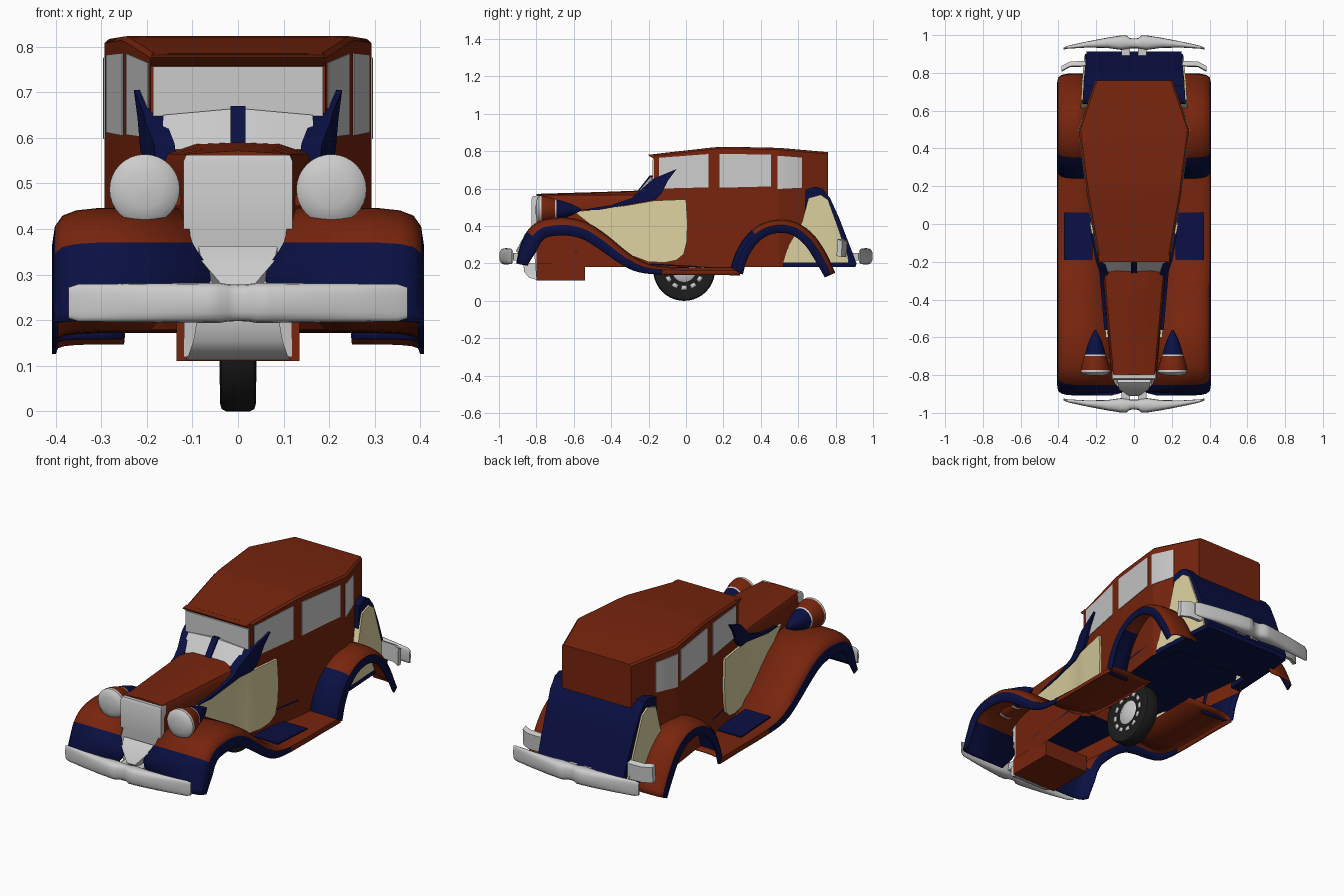
import bpy, bmesh, math
from mathutils import Vector

if "Cube" in bpy.data.objects:
    bpy.data.objects.remove(bpy.data.objects["Cube"])

def material(name, col):
    m = bpy.data.materials.new(name)
    m.diffuse_color = (*col, 1)
    m.use_nodes = True
    m.node_tree.nodes["Principled BSDF"].inputs["Base Color"].default_value = m.diffuse_color
    return m

RED = material("rust_red", (0.185, 0.018, 0.004))
NAVY = material("navy", (0.003, 0.005, 0.055))
CREAM = material("cream", (0.72, 0.64, 0.35))
BLACK = material("rubber", (0.012, 0.012, 0.012))
GREY = material("grey", (0.75, 0.75, 0.75))

def finish(name, bm, mats, angle=35, mirror=False, solid=0):
    bmesh.ops.recalc_face_normals(bm, faces=bm.faces)
    me = bpy.data.meshes.new(name)
    bm.to_mesh(me)
    bm.free()
    for m in mats:
        me.materials.append(m)
    ob = bpy.data.objects.new(name, me)
    bpy.context.collection.objects.link(ob)
    if solid:
        ob.modifiers.new("thickness", 'SOLIDIFY').thickness = solid
    if mirror:
        ob.modifiers.new("mirror", 'MIRROR')
    bpy.ops.object.select_all(action='DESELECT')
    ob.select_set(True)
    bpy.context.view_layer.objects.active = ob
    bpy.ops.object.shade_smooth_by_angle(angle=math.radians(angle))
    return ob

def loft(name, rings, mats, closed=True, caps=True, pick=None, **kw):
    """Skin a row of equal-length rings; pick(i, j, centre) gives the material slot."""
    bm = bmesh.new()
    vs = [[bm.verts.new(p) for p in r] for r in rings]
    n = len(rings[0])
    for i in range(len(vs) - 1):
        for j in range(n if closed else n - 1):
            k = (j + 1) % n
            f = bm.faces.new((vs[i][j], vs[i][k], vs[i + 1][k], vs[i + 1][j]))
            if pick:
                f.material_index = pick(i, j, f.calc_center_median())
    if caps:
        for end in (0, -1):
            f = bm.faces.new(vs[end])
            f.material_index = pick(end % (len(vs) - 1), 0, f.calc_center_median()) if pick else 0
    return finish(name, bm, mats, **kw)

def lathe(name, profile, axis, loc, mats, slots=None, n=32, **kw):
    rings = []
    for r, a in profile:
        ring = []
        for k in range(n):
            c, s = r * math.cos(math.tau * k / n), r * math.sin(math.tau * k / n)
            ring.append(Vector((a, c, s) if axis == 'x' else (c, a, s)) + Vector(loc))
        rings.append(ring)
    return loft(name, rings, mats, pick=(lambda i, j, c: slots[min(i, len(slots) - 1)]) if slots else None, **kw)

def interp(table, y):
    for (a, p), (b, q) in zip(table, table[1:]):
        if y <= b:
            return p + (q - p) * max(0, (y - a) / (b - a))
    return table[-1][1]

# Plan outlines: half width along y for the body and for the trunk
BODY = [(-.8, .12), (-.25, .168), (-.19, .188), (.15, .248), (.5, .293), (.76, .205)]
TAIL = [(.5, .292), (.76, .278), (.92, .262)]

def panel(name, poly, mat, plan, off, thick=None):
    """Side-profile plate that follows a plan outline (full-width solid if no thickness)."""
    bm = bmesh.new()
    bm.faces.new([bm.verts.new((0, y, z)) for y, z in poly])
    for y, _ in plan:
        bmesh.ops.bisect_plane(bm, geom=bm.verts[:] + bm.edges[:] + bm.faces[:],
                               plane_co=(0, y, 0), plane_no=(0, 1, 0))
    ext = bmesh.ops.extrude_face_region(bm, geom=bm.faces[:], use_keep_orig=True)
    inner = {g for g in ext["geom"] if isinstance(g, bmesh.types.BMVert)}
    for v in bm.verts:
        w = interp(plan, v.co.y) + off
        v.co.x = w if v not in inner else (w - thick if thick else -w)
    return finish(name, bm, [mat], mirror=bool(thick))

def box(name, lo, hi, mat, mirror=False):
    (a, b, c), (d, e, f) = lo, hi
    r = lambda y: [(a, y, c), (d, y, c), (d, y, f), (a, y, f)]
    return loft(name, [r(b), r(e)], [mat], mirror=mirror)

# Cabin shell, open underneath
rings = []
for y, zt in [(-.17, .785), (.15, .821), (.22, .824), (.5, .818), (.76, .795)]:
    w = interp(BODY, y)
    half = [(w, .18), (w, zt - .010), (w - .010, zt - .001), (w - .05, zt)]
    rings.append([(x, y, z) for x, z in half] + [(-x, y, z) for x, z in reversed(half)])
loft("cabin", rings, [RED], closed=False, angle=25)
# Sun visor at the roof front
loft("roof_visor", [[(s * .19, -.165, .755), (s * .19, -.20, .777), (s * .188, -.20, .782), (s * .19, -.165, .785)]
                    for s in (-1, 1)], [RED])

# Hood
rings = []
for y, zt in [(-.8, .568), (-.6, .574), (-.4, .580), (-.25, .586), (-.165, .582)]:
    w = interp(BODY, y)
    half = [(w, .18), (w, .50), (w - .003, .545), (w - .012, .565), (w * .55, zt)]
    rings.append([(x, y, z) for x, z in half] + [(0, y, zt + .004)] + [(-x, y, z) for x, z in reversed(half)])
loft("hood", rings, [RED], closed=False)

# Floor and engine pan
loft("floor", [[(-w, y, .262), (w, y, .262), (w, y, .272), (-w, y, .272)]
               for y in (-.78, -.25, -.19, .15, .5, .7) for w in [interp(BODY, y)]], [NAVY])
box("engine_pan", (-.135, -.80, .11), (.135, -.54, .20), RED)

# Windows and windscreen
for i, (a, b, c, d, e) in enumerate([(-.145, .12, .607, .765, .785), (.18, .455, .612, .786, .782),
                                     (.49, .62, .605, .776, .766)]):
    panel(f"side_window_{i + 1}", [(a, c - .007), (b, c), (b, e), (a, d)], GREY, BODY, .003, .006)
box("upper_windscreen", (-.187, -.178, .58), (.187, -.165, .757), GREY)
def screen(x, d):
    bow = abs(x) * .09   # the screen bows back and down toward its sides
    return [(x, -.265 - d + bow, .575), (x, -.19 - d + bow / 2, .665 + d - bow), (x, -.16, .665 + d - bow), (x, -.16, .575)]
for name, mat, d, xs in [("lower_windscreen", GREY, 0, (-.165, -.08, 0, .08, .165)),
                         ("screen_centre_post", NAVY, .006, (-.017, .017))]:
    loft(name, [screen(x, d) for x in xs], [mat])

# Two-tone side panels
panel("side_panel_cream", [(-.60, .478), (-.48, .487), (-.32, .51), (-.17, .536), (0, .543), (.008, .42), (.005, .32),
                           (-.012, .25), (-.05, .218), (-.11, .205), (-.2, .208), (-.31, .25), (-.45, .36)],
      CREAM, BODY, .012, .02)
panel("cowl_sweep", [(-.56, .486), (-.40, .512), (-.29, .55), (-.235, .60), (-.17, .655), (-.05, .705), (-.095, .645),
                     (-.13, .575), (-.165, .54), (-.32, .512), (-.46, .487)], NAVY, BODY, .016, .045)

# Trunk with cream sides
panel("trunk", [(.62, .18), (.64, .595), (.69, .61), (.73, .60), (.77, .55), (.82, .44), (.87, .31), (.912, .20),
                (.905, .18)], NAVY, TAIL, -.012)
panel("trunk_sides_cream", [(.52, .205), (.55, .30), (.62, .42), (.655, .55), (.72, .568), (.76, .54), (.81, .40),
                            (.865, .24), (.87, .205)], CREAM, TAIL, -.003, .05)
panel("trunk_sill", [(.50, .18), (.50, .205), (.90, .205), (.895, .18)], NAVY, TAIL, -.004, .06)

def spline(pts, steps=4):
    """Catmull-Rom through points of any size."""
    P = [Vector(p) for p in pts]
    P = [2 * P[0] - P[1]] + P + [2 * P[-1] - P[-2]]
    out = []
    for a, b, c, d in zip(P, P[1:], P[2:], P[3:]):
        for k in range(steps):
            t = k / steps
            out.append(.5 * (2 * b + (c - a) * t + (2 * a - 5 * b + 4 * c - d) * t * t + (3 * b - a - 3 * c + d) * t ** 3))
    return out + [P[-2]]

def fender(name, pts, pick):
    """Sweep a rounded section along stations (y, z, inner x, lip drop)."""
    S = spline(pts)
    rings = []
    for i, (y, z, xin, drop) in enumerate(S):
        t = S[min(i + 1, len(S) - 1)] - S[max(i - 1, 0)]
        t = Vector((t[0], t[1])).normalized()
        rings.append([(x, y + t.y * d * drop, z - t.x * d * drop) for x, d in
                      [(xin, 0), (.31, 0), (.355, .05), (.385, .17), (.402, .42), (.408, 1)]])
    loft(name, rings, [RED, NAVY], closed=False, caps=False, pick=pick, mirror=True, solid=.008)

# Front fenders running into the side steps, then the rear fenders
fender("front_fender_and_step",
       [(-.908, .20, .12, .06), (-.888, .29, .06, .09), (-.852, .37, .10, .095), (-.79, .424, .11, .095),
        (-.70, .444, .12, .095), (-.60, .441, .12, .095), (-.51, .41, .12, .09), (-.42, .35, .125, .085),
        (-.33, .275, .13, .075), (-.25, .22, .13, .065), (-.16, .188, .13, .045), (0, .180, .13, .04),
        (.15, .180, .13, .04), (.29, .180, .13, .042)],
       lambda i, j, c: int((c.y < -.83 and c.z < .37) or (j == 4 and c.y < -.12)))
panel("step_mat", [(-.19, .192), (.06, .180), (.06, .186), (-.19, .200)], NAVY, [(-.2, .37), (.1, .37)], 0, .15)
fender("rear_fender",
       [(.235, .16, .25, .07), (.262, .25, .25, .07), (.315, .34, .25, .07), (.395, .408, .26, .07),
        (.50, .435, .26, .07), (.60, .415, .25, .07), (.685, .35, .24, .07), (.75, .255, .24, .07), (.798, .15, .25, .06)],
       lambda i, j, c: int(j == 4 or c.y < .36))

# Grille, splash plate and lower apron
loft("grille", [[(-w, y, z), (w, y, z), (w, -.78, z), (-w, -.78, z)] for w, y, z in
                [(.118, -.80, .12), (.118, -.815, .3), (.12, -.825, .40), (.12, -.825, .548), (.114, -.818, .562)]], [GREY])
loft("splash_plate", [[(-w, y, z), (w, y, z), (w, y + .03, z - .02), (-w, y + .03, z - .02)] for w, y, z in
                      [(.087, -.84, .362), (.08, -.875, .33), (.025, -.91, .265)]], [GREY])
loft("lower_apron", [[(-w, y, z), (w, y, z), (w, -.73, z), (-w, -.73, z)] for w, y, z in
                     [(.115, -.80, .112), (.108, -.84, .125), (.098, -.865, .155), (.09, -.87, .20)]], [GREY])

# Bumpers: oval sections along x, swelling beside a narrow middle
for name, s in [("front_bumper", -1), ("rear_bumper", 1)]:
    half = [(.0, .93, .982, .040), (.022, .93, .984, .041), (.04, .925, .998, .044), (.07, .922, .998, .044),
            (.14, .932, .987, .043), (.25, .934, .966, .042), (.35, .928, .944, .041), (.372, .924, .934, .034)]
    rings = []
    for x, a, b, h in [(-x, a, b, h) for x, a, b, h in half[:0:-1]] + half:
        ring = []
        for k in range(16):
            c, q = math.cos(math.tau * k / 16), math.sin(math.tau * k / 16)
            rnd = lambda v: math.copysign(abs(v) ** .7, v)
            ring.append((x, s * ((a + b) / 2 + (b - a) / 2 * rnd(c)), .238 + h * rnd(q)))
        rings.append(ring)
    loft(name, rings, [GREY], angle=45)
    lo, hi = sorted((s * .85, s * .94))
    box(name + "_bracket", (.02, lo, .215), (.065, hi, .255), GREY, mirror=True)

# Rear corner bumperettes
loft("rear_corner_bar", [[(x, y, .24), (x, y + .025, .235), (x, y + .03, .32), (x, y + .005, .33)]
                         for x, y in [(.22, .835), (.34, .83), (.385, .805)]], [GREY], mirror=True)

# Bullet headlights
for name, s in [("left_headlight", -1), ("right_headlight", 1)]:
    lathe(name, [(.004, -.805), (.04, -.802), (.066, -.795), (.077, -.785), (.077, -.772), (.072, -.745), (.058, -.70),
                 (.055, -.692), (.047, -.66), (.03, -.61), (.004, -.56)], 'y', (s * .205, 0, .487),
          [GREY, RED, NAVY], [0, 0, 0, 0, 1, 1, 0, 2, 2, 2])
box("headlight_stalk", (.11, -.74, .45), (.17, -.71, .475), RED, mirror=True)

# Single centre wheel: tyre, hub and rim dashes
lathe("tyre", [(.06, -.032), (.115, -.036), (.145, -.04), (.16, -.036), (.165, -.026), (.165, .026), (.16, .036),
               (.145, .04), (.115, .036), (.06, .032)], 'x', (0, -.01, .165), [BLACK], n=40)
lathe("hub", [(.01, -.046), (.045, -.042), (.068, -.03), (.068, .03), (.045, .042), (.01, .046)], 'x',
      (0, -.01, .165), [GREY])
bm = bmesh.new()
for k in range(12):
    pts = [(r, math.tau * (k + d) / 12) for r, d in [(.085, -.3), (.108, -.3), (.108, .3), (.085, .3)]]
    for s in (-1, 1):
        bm.faces.new([bm.verts.new((s * .038, -.01 + r * math.cos(a), .165 + r * math.sin(a))) for r, a in pts])
finish("rim_dashes", bm, [GREY], solid=.003)
